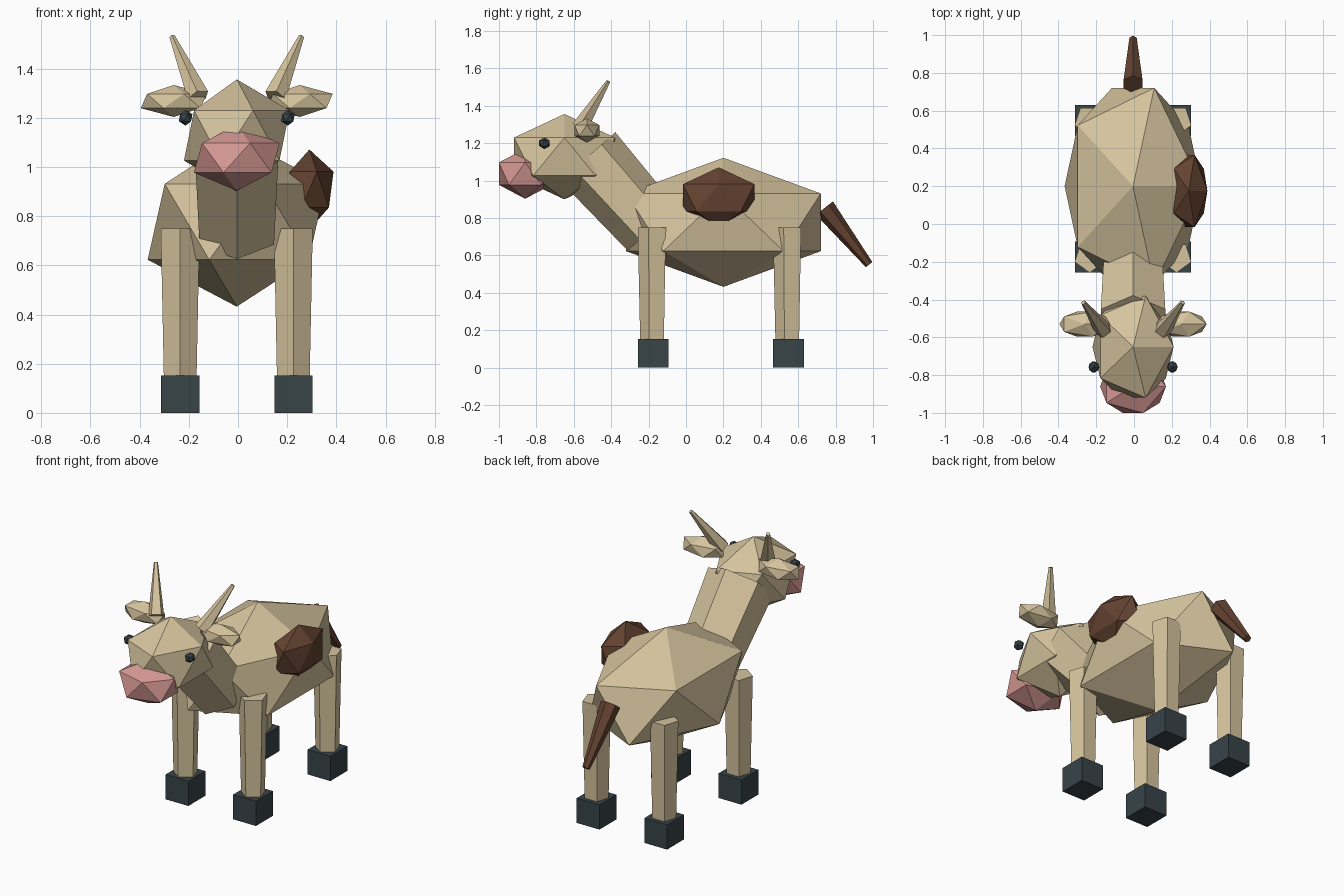
import bpy
import bmesh
from math import pi, sin, cos
from mathutils import Vector, Matrix

default = bpy.data.objects.get("Cube")
if default:
    bpy.data.objects.remove(default, do_unlink=True)

SHIFT = Vector((-0.005, 0, 0))  # the side patch pushes the rest slightly off centre


def material(name, rgb):
    mat = bpy.data.materials.new(name)
    mat.use_nodes = True
    colour = (*rgb, 1)
    mat.diffuse_color = colour
    mat.node_tree.nodes["Principled BSDF"].inputs["Base Color"].default_value = colour
    return mat


CREAM = material("cream hide", (0.67, 0.55, 0.34))
PINK = material("pink muzzle", (0.68, 0.32, 0.30))
BROWN = material("brown patch", (0.125, 0.055, 0.03))
SLATE = material("dark slate", (0.04, 0.056, 0.064))


def add_object(name, bm, mat):
    bmesh.ops.recalc_face_normals(bm, faces=bm.faces)
    mesh = bpy.data.meshes.new(name)
    bm.to_mesh(mesh)
    bm.free()
    mesh.materials.append(mat)
    obj = bpy.data.objects.new(name, mesh)
    bpy.context.collection.objects.link(obj)
    return obj


def ball(name, centre, radii, mat):
    """Twenty-sided faceted ball stretched along the axes."""
    bm = bmesh.new()
    place = Matrix.Translation(Vector(centre) + SHIFT) @ Matrix.Diagonal((*radii, 1))
    bmesh.ops.create_icosphere(bm, subdivisions=1, radius=1, matrix=place)
    return add_object(name, bm, mat)


def limb(name, start, end, r_start, r_end, sides, mat):
    """Tapered prism between two points, with one corner facing the front."""
    start, end = Vector(start) + SHIFT, Vector(end) + SHIFT
    turn = Vector((0, 0, 1)).rotation_difference(end - start)
    bm = bmesh.new()
    rings = []
    for centre, radius in ((start, r_start), (end, r_end)):
        angles = [2 * pi * i / sides - pi / 2 for i in range(sides)]
        rings.append([bm.verts.new(centre + turn @ Vector((radius * cos(a), radius * sin(a), 0)))
                      for a in angles])
    low, high = rings
    bm.faces.new(low[::-1])
    bm.faces.new(high)
    for i in range(sides):
        j = (i + 1) % sides
        bm.faces.new((low[i], low[j], high[j], high[i]))
    return add_object(name, bm, mat)


def block(name, centre, size, mat):
    bm = bmesh.new()
    place = Matrix.Translation(Vector(centre) + SHIFT) @ Matrix.Diagonal((*size, 1))
    bmesh.ops.create_cube(bm, size=1, matrix=place)
    return add_object(name, bm, mat)


# Trunk, neck and head
ball("body", (0, 0.2, 0.777), (0.405, 0.612, 0.345), CREAM)
limb("neck", (0, -0.181, 0.742), (0, -0.525, 1.128), 0.175, 0.197, 6, CREAM)
ball("head", (0, -0.65, 1.128), (0.24, 0.317, 0.228), CREAM)
ball("muzzle", (0, -0.86, 1.037), (0.195, 0.165, 0.134), PINK)

# Side patch and tail
ball("side_patch", (0.295, 0.175, 0.908), (0.11, 0.225, 0.163), BROWN)
limb("tail", (0, 0.979, 0.551), (0, 0.74, 0.853), 0.022, 0.058, 6, BROWN)

# Paired parts
for side, s in (("left", 1), ("right", -1)):
    ball(f"{side}_ear", (s * 0.256, -0.53, 1.268), (0.15, 0.078, 0.065), CREAM)
    ball(f"{side}_eye", (s * 0.208, -0.757, 1.2), (0.031, 0.033, 0.032), SLATE)
    limb(f"{side}_horn", (s * 0.157, -0.563, 1.285), (s * 0.263, -0.415, 1.53),
         0.047, 0.012, 5, CREAM)
    for end, y in (("front", -0.175), ("back", 0.548)):
        x = s * 0.23
        limb(f"{end}_{side}_leg", (x, y, 0.1), (x, y, 0.75), 0.069, 0.083, 5, CREAM)
        block(f"{end}_{side}_hoof", (x, y, 0.076), (0.155, 0.165, 0.152), SLATE)
